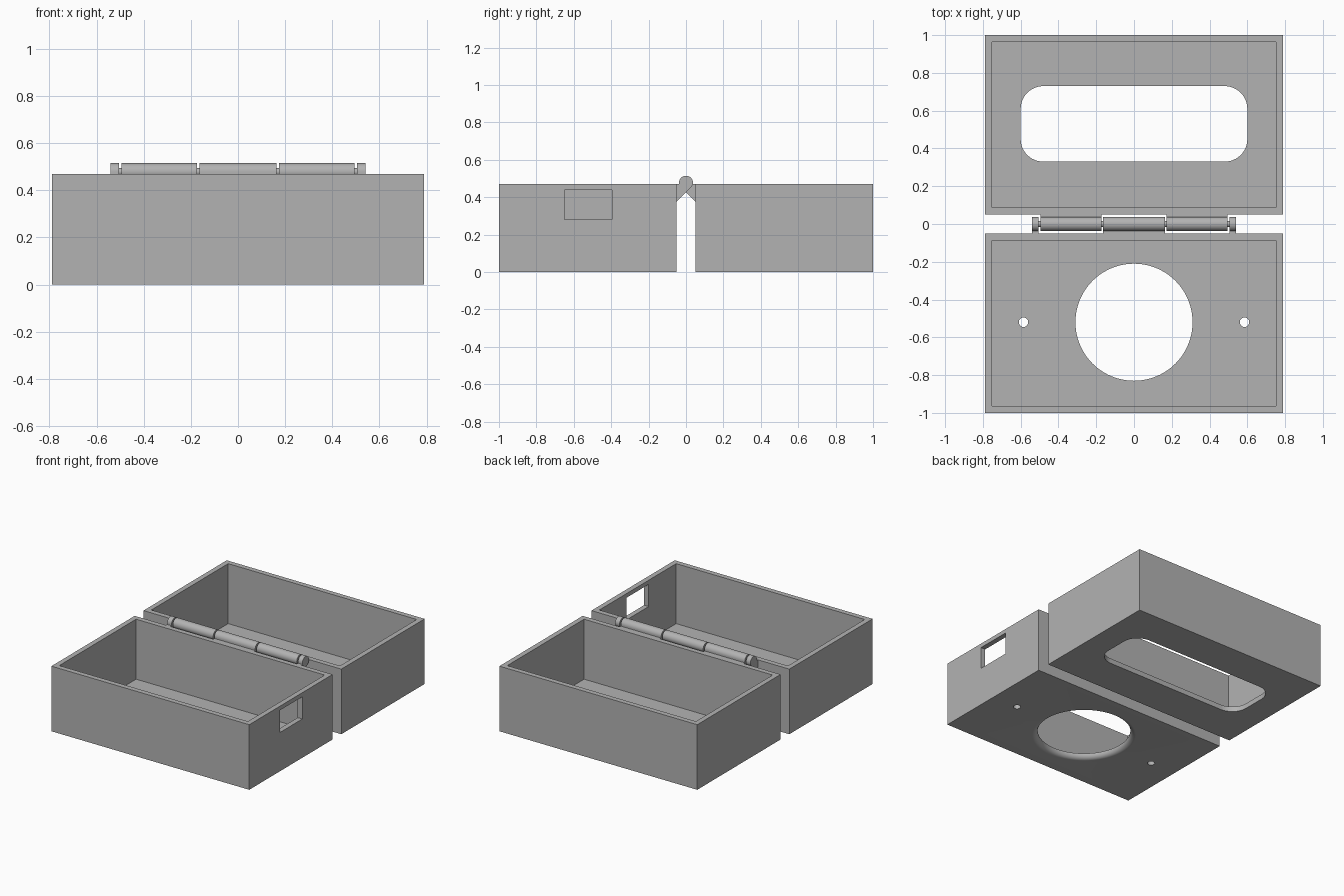
import bpy, bmesh, math
from mathutils import Matrix, Vector

if "Cube" in bpy.data.objects:
    bpy.data.objects.remove(bpy.data.objects["Cube"])

grey = bpy.data.materials.new("plain_grey")
grey.use_nodes = True
colour = (0.45, 0.45, 0.45, 1)
grey.diffuse_color = colour
grey.node_tree.nodes["Principled BSDF"].inputs["Base Color"].default_value = colour

HEIGHT, HALF_X, WALL, GAP = 0.47, 0.79, 0.037, 0.05
PIN_Z, PIN_R = 0.478, 0.037


def finish(name, bm):
    bmesh.ops.recalc_face_normals(bm, faces=bm.faces)
    mesh = bpy.data.meshes.new(name)
    bm.to_mesh(mesh)
    bm.free()
    mesh.materials.append(grey)
    obj = bpy.data.objects.new(name, mesh)
    bpy.context.collection.objects.link(obj)
    return obj


def block(name, lo, hi, corner=0):
    """Box between two corners, with optional rounded upright edges."""
    bm = bmesh.new()
    lo, hi = Vector(lo), Vector(hi)
    bmesh.ops.create_cube(bm, size=1, matrix=Matrix.Translation((lo + hi) / 2)
                          @ Matrix.Diagonal((*(hi - lo), 1)))
    if corner:
        upright = [e for e in bm.edges
                   if abs(e.verts[0].co.z - e.verts[1].co.z) > 0.01]
        bmesh.ops.bevel(bm, geom=upright, offset=corner, segments=12,
                        profile=0.5, affect='EDGES')
    return finish(name, bm)


def lathe(name, profile, centre, steps):
    """Solid turned about the upright axis from (radius, z) points."""
    bm = bmesh.new()
    verts = [bm.verts.new((r, 0, z)) for r, z in profile]
    edges = [bm.edges.new(pair) for pair in zip(verts, verts[1:])]
    bmesh.ops.spin(bm, geom=verts + edges, cent=(0, 0, 0), axis=(0, 0, 1),
                   angle=math.tau, steps=steps)
    bmesh.ops.remove_doubles(bm, verts=bm.verts, dist=1e-5)
    bmesh.ops.translate(bm, vec=centre, verts=bm.verts)
    return finish(name, bm)


def extrude_x(name, outline, x0, x1):
    """Solid from a (y, z) outline pushed along x."""
    bm = bmesh.new()
    face = bm.faces.new([bm.verts.new((x0, y, z)) for y, z in outline])
    new = bmesh.ops.extrude_face_region(bm, geom=[face])["geom"]
    bmesh.ops.translate(bm, vec=(x1 - x0, 0, 0),
                        verts=[v for v in new if isinstance(v, bmesh.types.BMVert)])
    return finish(name, bm)


def smooth(obj):
    bpy.ops.object.select_all(action='DESELECT')
    obj.select_set(True)
    bpy.context.view_layer.objects.active = obj
    bpy.ops.object.shade_smooth_by_angle(angle=math.radians(30))


def cut(obj, cutters):
    bpy.context.view_layer.objects.active = obj
    for cutter in cutters:
        cutter.hide_render = True
        mod = obj.modifiers.new("cut", 'BOOLEAN')
        mod.operation, mod.solver, mod.object = 'DIFFERENCE', 'EXACT', cutter
        bpy.ops.object.modifier_apply(modifier=mod.name)
        bpy.data.objects.remove(cutter)
    smooth(obj)


def tray(name, y0, y1):
    shell = block(name, (-HALF_X, y0, 0), (HALF_X, y1, HEIGHT))
    hollow = block("hollow_cutter", (-HALF_X + WALL, y0 + WALL, WALL),
                   (HALF_X - WALL, y1 - WALL, HEIGHT + 0.1))
    return shell, hollow


# Front tray: round opening with rounded lower rim, two screw holes, side window
front, hollow = tray("front_tray", -1, -GAP)
rim = 0.31 + WALL
arc = [(rim - WALL * math.cos(a), WALL - WALL * math.sin(a))
       for a in (math.radians(90 - 9 * i) for i in range(11))]
opening = lathe("opening_cutter",
                [(0, -0.02), (rim, -0.02)] + arc + [(0.31, 0.08), (0, 0.08)],
                (0, -0.52, 0), 80)
screws = [lathe("screw_cutter", [(0, -0.1), (0.025, -0.1), (0.025, 0.1), (0, 0.1)],
                (side * 0.585, -0.52, 0), 32) for side in (-1, 1)]
window = block("window_cutter", (HALF_X - 0.1, -0.65, 0.28), (HALF_X + 0.1, -0.395, 0.44))
cut(front, [hollow, opening, window] + screws)

# Back tray: rounded slot in the floor
back, hollow = tray("back_tray", GAP, 1)
slot = block("slot_cutter", (-0.6, 0.33, -0.1), (0.6, 0.73, 0.1), corner=0.12)
cut(back, [hollow, slot])

# Hinge knuckles: a barrel blending into a sloped arm, alternating between trays
knuckles = [("end_knuckle_right", -0.54, -0.505, -1),
            ("back_knuckle_right", -0.495, -0.173, 1),
            ("centre_knuckle", -0.163, 0.163, -1),
            ("back_knuckle_left", 0.173, 0.495, 1),
            ("end_knuckle_left", 0.505, 0.54, -1)]
for name, x0, x1, side in knuckles:
    angles = [math.radians(-45 + 225 * i / 30) for i in range(31)]
    outline = [(PIN_R * math.cos(a), PIN_Z + PIN_R * math.sin(a)) for a in angles]
    slope_foot = PIN_Z - PIN_R * math.sqrt(2) - GAP
    outline += [(-PIN_R, HEIGHT), (-GAP, HEIGHT), (-GAP, slope_foot)]
    smooth(extrude_x(name, [(-side * y, z) for y, z in outline], x0, x1))

# Hinge pin
pin = [(0.016 * math.cos(a), PIN_Z + 0.016 * math.sin(a))
       for a in (math.tau * i / 24 for i in range(24))]
smooth(extrude_x("hinge_pin", pin, -0.52, 0.52))
